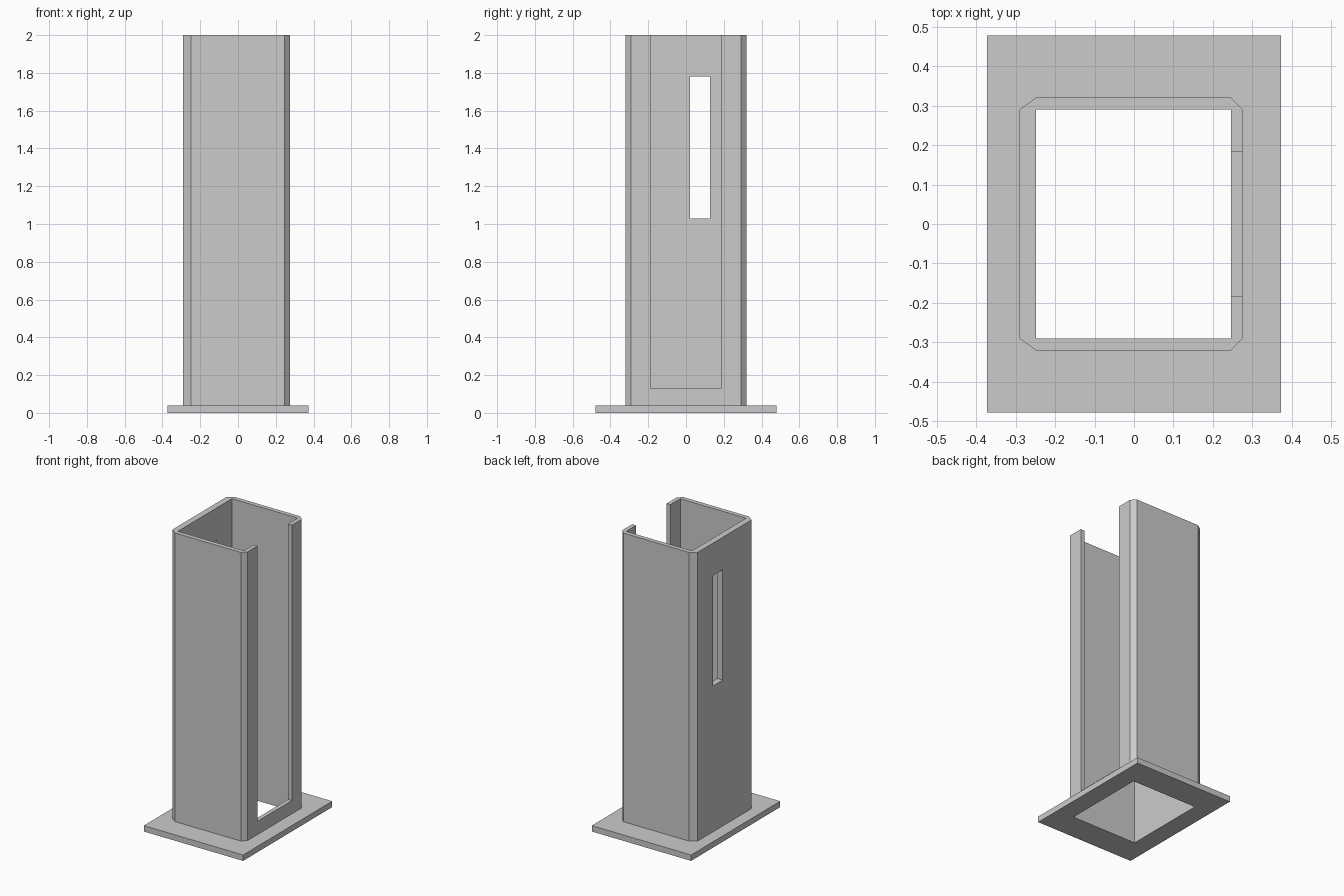
import bpy
import bmesh

default = bpy.data.objects.get("Cube")
if default:
    bpy.data.objects.remove(default, do_unlink=True)

steel = bpy.data.materials.new("plain grey")
steel.use_nodes = True
grey = (0.6, 0.6, 0.6, 1)
steel.diffuse_color = grey
steel.node_tree.nodes["Principled BSDF"].inputs["Base Color"].default_value = grey


def rectangle(x0, x1, y0, y1):
    return [(x0, y0), (x1, y0), (x1, y1), (x0, y1)]


def prism(name, outline, z0, z1):
    """Extrude a flat outline from z0 up to z1."""
    bm = bmesh.new()
    base = bm.faces.new([bm.verts.new((x, y, z0)) for x, y in outline])
    top = bmesh.ops.extrude_face_region(bm, geom=[base])["geom"]
    moved = [v for v in top if isinstance(v, bmesh.types.BMVert)]
    bmesh.ops.translate(bm, verts=moved, vec=(0, 0, z1 - z0))
    bmesh.ops.recalc_face_normals(bm, faces=bm.faces)
    mesh = bpy.data.meshes.new(name)
    bm.to_mesh(mesh)
    bm.free()
    mesh.materials.append(steel)
    obj = bpy.data.objects.new(name, mesh)
    bpy.context.collection.objects.link(obj)
    return obj


def cut(target, cutter):
    cutter.hide_render = True
    cutter.hide_set(True)
    cutter.display_type = 'WIRE'
    mod = target.modifiers.new(cutter.name, 'BOOLEAN')
    mod.operation = 'DIFFERENCE'
    mod.solver = 'EXACT'
    mod.object = cutter


# Inner and outer limits of the hollow post
in_l, in_r, in_y = -0.248, 0.246, 0.29
out_l, out_r, out_y = -0.29, 0.275, 0.32
plate_top = 0.04

# Base plate and post with chamfered corners
base_plate = prism("base_plate", rectangle(-0.373, 0.373, -0.478, 0.478), 0, plate_top)
half = [(in_r, out_y), (out_r, in_y)]
far_half = [(out_l, in_y), (in_l, out_y)]
outline = half + [(x, -y) for x, y in reversed(half)]
outline += [(x, -y) for x, y in reversed(far_half)] + far_half
post = prism("post", outline, plate_top, 2)

# Hollow core runs through both parts
core = prism("core_cutter", rectangle(in_l, in_r, -in_y, in_y), -0.5, 2.5)
cut(base_plate, core)
cut(post, core)

# Tall open notch on one side, narrow slot on the other
cut(post, prism("notch_cutter", rectangle(0.1, 0.5, -0.184, 0.184), 0.13, 2.5))
cut(post, prism("slot_cutter", rectangle(-0.5, -0.1, 0.02, 0.127), 1.03, 1.78))
